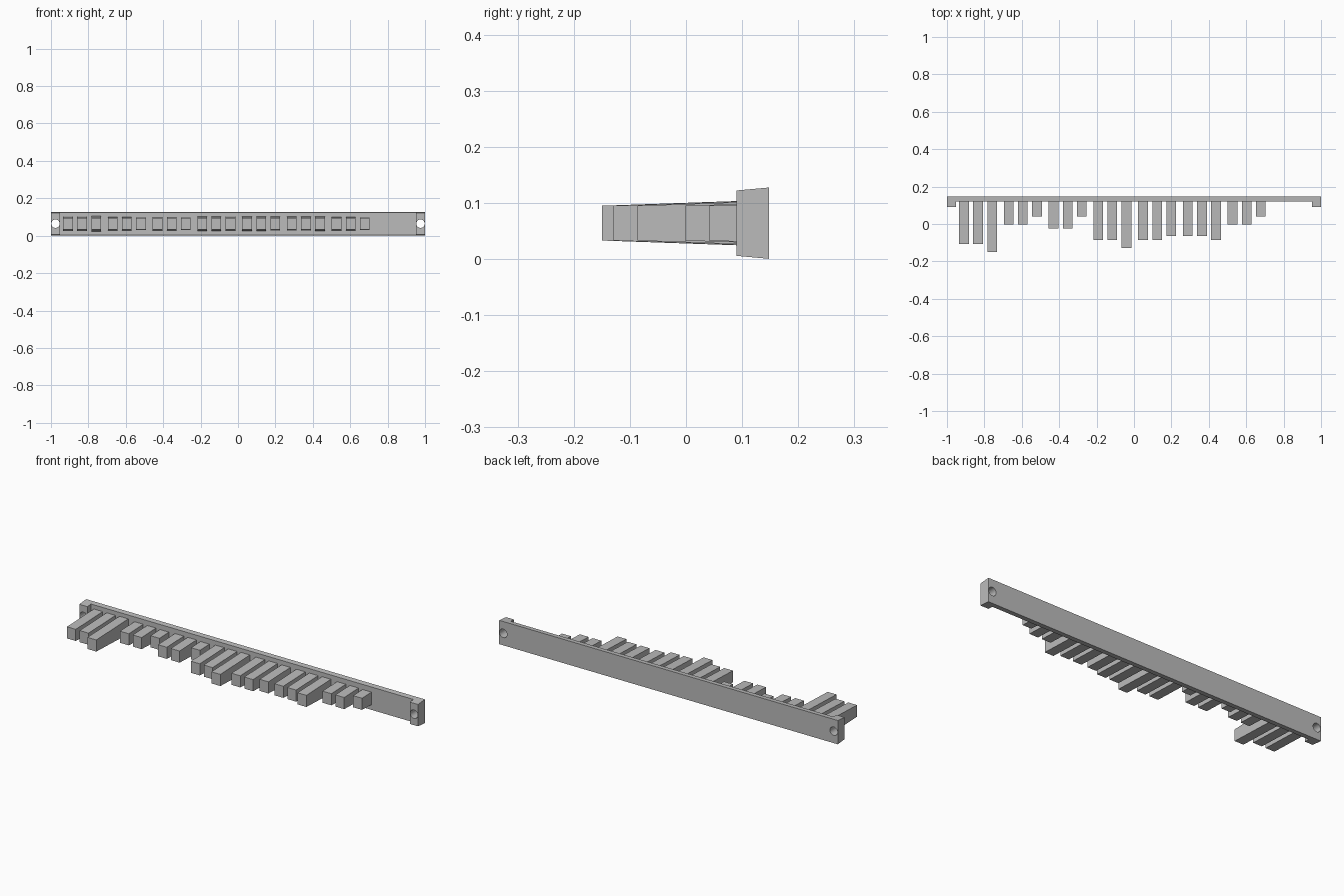
import bpy, bmesh
from math import radians

cube = bpy.data.objects.get("Cube")
if cube:
    bpy.data.objects.remove(cube)

grey = bpy.data.materials.new("plain grey")
grey.use_nodes = True
grey.diffuse_color = (0.5, 0.5, 0.5, 1)
grey.node_tree.nodes["Principled BSDF"].inputs["Base Color"].default_value = (0.5, 0.5, 0.5, 1)

MID_Z = 0.064


def prism(name, outline, half_height):
    """Extrude an x-y outline about MID_Z; half_height(y) gives the draft."""
    bm = bmesh.new()
    rings = [[bm.verts.new((x, y, MID_Z + s * half_height(y))) for x, y in outline]
             for s in (-1, 1)]
    n = len(outline)
    bm.faces.new(rings[0][::-1])
    bm.faces.new(rings[1])
    for i in range(n):
        j = (i + 1) % n
        bm.faces.new((rings[0][i], rings[0][j], rings[1][j], rings[1][i]))
    bmesh.ops.recalc_face_normals(bm, faces=bm.faces)
    mesh = bpy.data.meshes.new(name)
    bm.to_mesh(mesh)
    bm.free()
    mesh.materials.append(grey)
    obj = bpy.data.objects.new(name, mesh)
    bpy.context.collection.objects.link(obj)
    return obj


# Rail: long plate with a forward mounting tab at each end
BACK, FACE, TAB = 0.148, 0.12, 0.09
INNER = 0.952
rail = prism("rail",
             [(-1, BACK), (-1, TAB), (-INNER, TAB), (-INNER, FACE),
              (INNER, FACE), (INNER, TAB), (1, TAB), (1, BACK)],
             lambda y: 0.0635 - 0.09 * (BACK - y))

# Screw holes through both tabs
for side in (-1, 1):
    bpy.ops.mesh.primitive_cylinder_add(vertices=24, radius=0.0225, depth=0.3,
                                        location=(side * 0.976, 0.12, MID_Z),
                                        rotation=(radians(90), 0, 0))
    cutter = bpy.context.object
    cutter.name = "hole_cutter"
    cutter.hide_render = True
    cutter.data.materials.append(grey)
    cut = rail.modifiers.new("hole", "BOOLEAN")
    cut.operation = "DIFFERENCE"
    cut.solver = "EXACT"
    cut.object = cutter
    bpy.context.view_layer.objects.active = rail
    bpy.ops.object.modifier_apply(modifier=cut.name)
    bpy.data.objects.remove(cutter)

bpy.ops.object.select_all(action="DESELECT")
rail.select_set(True)
bpy.context.view_layer.objects.active = rail
bpy.ops.object.shade_smooth_by_angle(angle=radians(30))

# Teeth: seven groups of three, each drafted from its tip back into the rail
STEP = 0.0212
LONGEST = -0.15
shortening = [(2, 2, 0), (7, 7, 9), (6, 6, 9), (3, 3, 1),
              (3, 3, 4), (4, 4, 3), (7, 7, 9)]
HALF_WIDTH = 0.026
for g, group in enumerate(shortening):
    for k, steps in enumerate(group):
        x = -0.909 + 0.2393 * g + 0.0755 * k
        tip = LONGEST + steps * STEP
        prism(f"tooth_{g + 1}_{k + 1}",
              [(x - HALF_WIDTH, tip), (x + HALF_WIDTH, tip),
               (x + HALF_WIDTH, FACE + 0.003), (x - HALF_WIDTH, FACE + 0.003)],
              lambda y: 0.031 + 0.035 * (y - tip))
